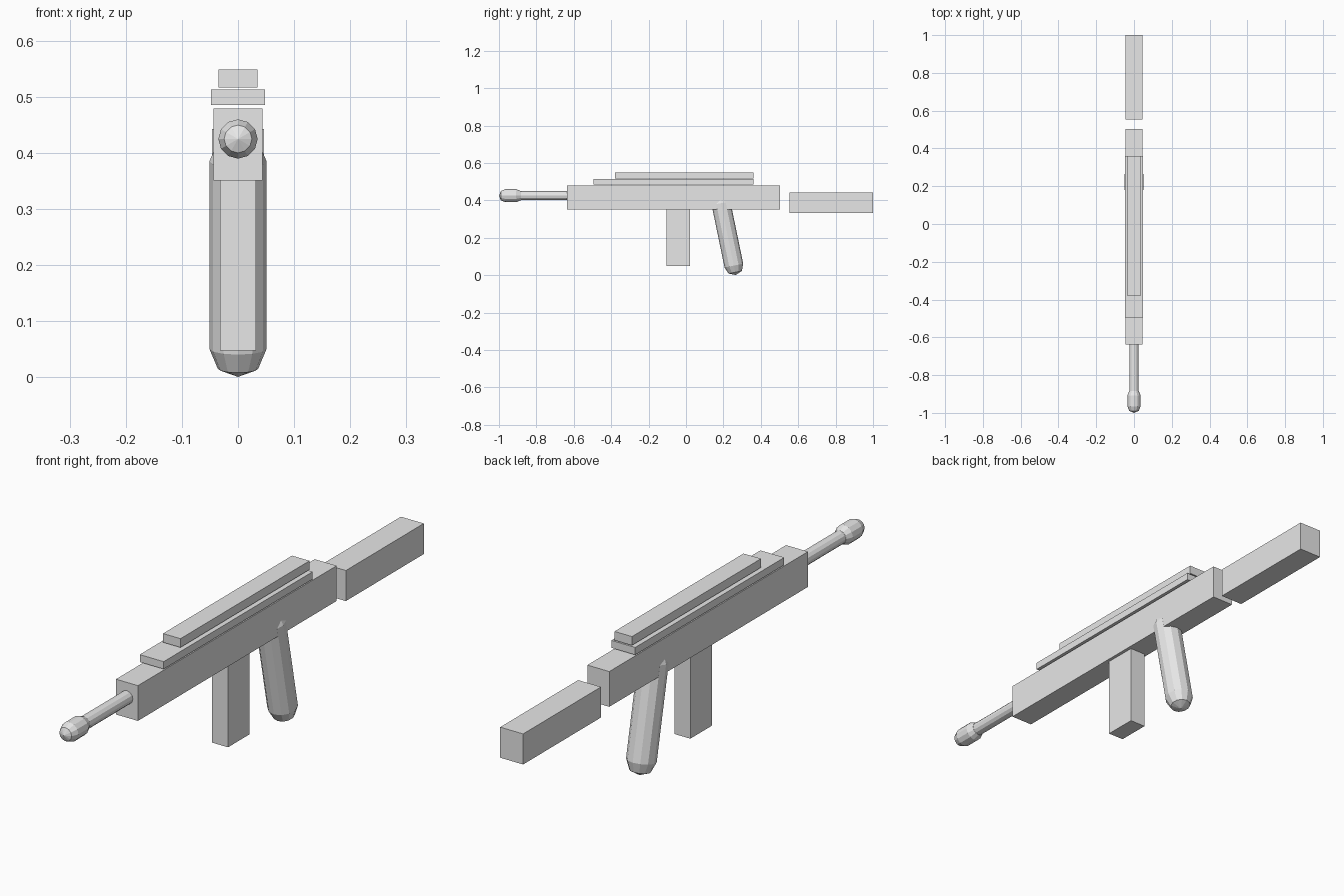
import bpy, bmesh, math
from mathutils import Vector

cube = bpy.data.objects.get("Cube")
if cube:
    bpy.data.objects.remove(cube, do_unlink=True)

grey = bpy.data.materials.new("light_grey")
grey.use_nodes = True
grey.diffuse_color = (0.8, 0.8, 0.8, 1)
grey.node_tree.nodes["Principled BSDF"].inputs["Base Color"].default_value = (0.8, 0.8, 0.8, 1)


def finish(name, bm):
    bmesh.ops.recalc_face_normals(bm, faces=bm.faces)
    mesh = bpy.data.meshes.new(name)
    bm.to_mesh(mesh)
    bm.free()
    mesh.materials.append(grey)
    obj = bpy.data.objects.new(name, mesh)
    bpy.context.collection.objects.link(obj)
    return obj


def box(name, half_width, y0, y1, z0, z1):
    bm = bmesh.new()
    bmesh.ops.create_cube(bm, size=1)
    for v in bm.verts:
        v.co.x *= 2 * half_width
        v.co.y = y0 + (v.co.y + 0.5) * (y1 - y0)
        v.co.z = z0 + (v.co.z + 0.5) * (z1 - z0)
    return finish(name, bm)


def capsule(name, radius, start, end, sides=12):
    """Faceted capsule between the centres of its two rounded ends."""
    start, end = Vector(start), Vector(end)
    length = (end - start).length
    c = radius * math.sqrt(0.5)
    profile = [(0, -radius), (c, -c), (radius, 0),
               (radius, length), (c, length + c), (0, length + radius)]
    bm = bmesh.new()
    verts = [bm.verts.new((r, 0, z)) for r, z in profile]
    edges = [bm.edges.new(pair) for pair in zip(verts, verts[1:])]
    bmesh.ops.spin(bm, geom=verts + edges, cent=(0, 0, 0), axis=(0, 0, 1),
                   angle=math.tau, steps=sides, use_merge=True)
    bmesh.ops.remove_doubles(bm, verts=bm.verts, dist=0.0005)
    obj = finish(name, bm)
    turn = (end - start).to_track_quat('Z', 'Y').to_matrix().to_4x4()
    obj.data.transform(turn)
    obj.location = start
    return obj


# Main block, detached stock and stacked top rails
box("body", 0.044, -0.637, 0.503, 0.351, 0.479)
box("stock", 0.046, 0.553, 1.0, 0.332, 0.443)
box("lower_rail", 0.048, -0.495, 0.36, 0.486, 0.513)
box("upper_rail", 0.035, -0.38, 0.36, 0.517, 0.549)
box("magazine", 0.032, -0.103, 0.021, 0.048, 0.36)

# Slanted grip, barrel and rounded muzzle
capsule("grip", 0.051, (0, 0.256, 0.051), (0, 0.187, 0.385))
capsule("barrel", 0.024, (0, -0.93, 0.425), (0, -0.6, 0.425))
capsule("muzzle", 0.035, (0, -0.965, 0.425), (0, -0.908, 0.425))
